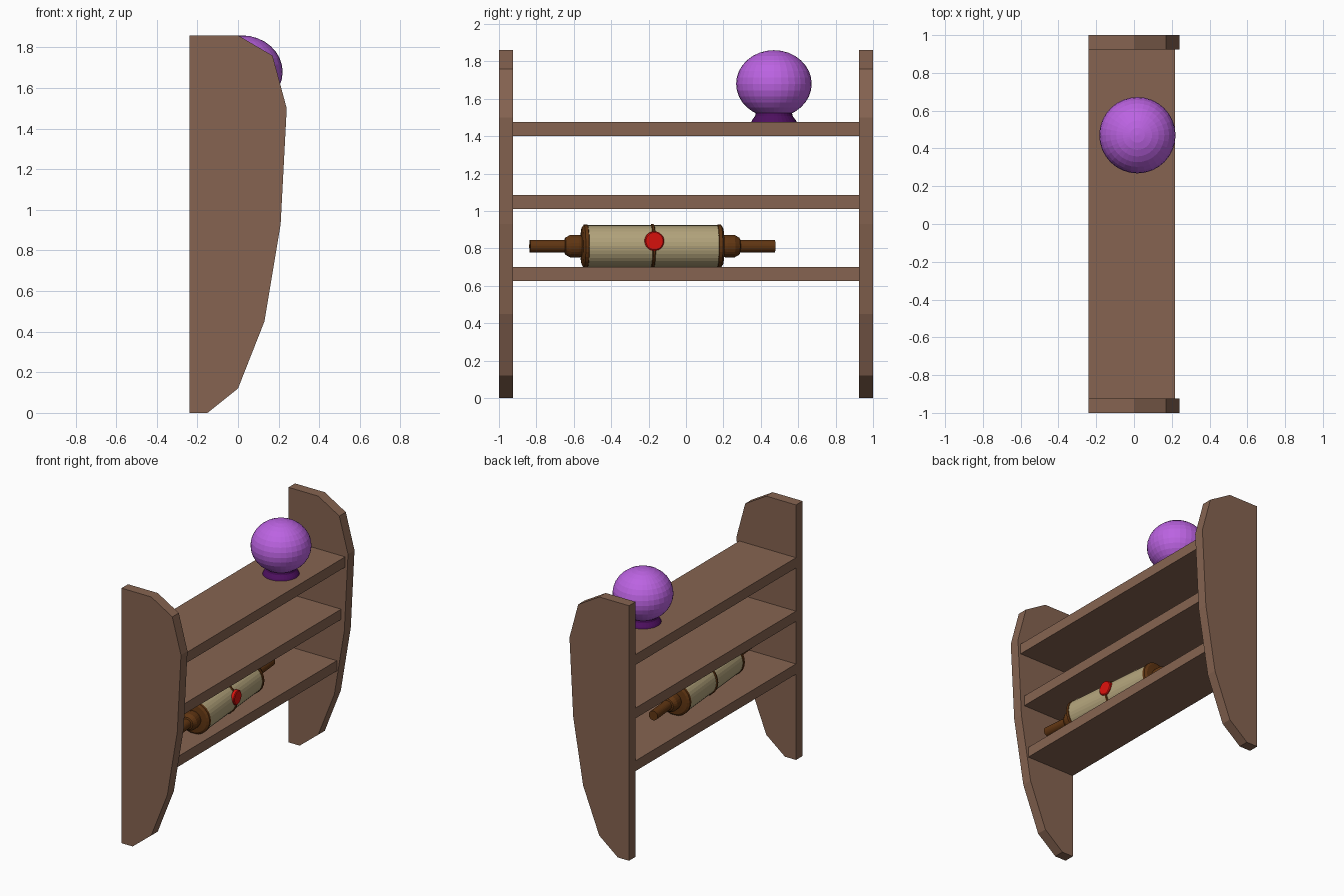
import bpy, bmesh, math
from mathutils import Matrix

if "Cube" in bpy.data.objects:
    bpy.data.objects.remove(bpy.data.objects["Cube"])


def material(name, rgb):
    m = bpy.data.materials.new(name)
    m.diffuse_color = (*rgb, 1)
    m.use_nodes = True
    m.node_tree.nodes["Principled BSDF"].inputs["Base Color"].default_value = m.diffuse_color
    return m


WOOD = material("shelf_wood", (0.238, 0.127, 0.082))
PAPER = material("parchment", (0.45, 0.37, 0.20))
DARK_WOOD = material("dark_wood", (0.117, 0.036, 0.006))
RED = material("red_wax", (0.70, 0.006, 0.004))
PURPLE = material("purple_glass", (0.50, 0.125, 0.76))
DEEP_PURPLE = material("deep_purple", (0.075, 0.005, 0.115))


def finish(name, bm, mat, matrix=None):
    bmesh.ops.recalc_face_normals(bm, faces=bm.faces)
    me = bpy.data.meshes.new(name)
    bm.to_mesh(me)
    bm.free()
    me.materials.append(mat)
    ob = bpy.data.objects.new(name, me)
    bpy.context.collection.objects.link(ob)
    if matrix is not None:
        ob.matrix_world = matrix
    return ob


def extrude_y(name, outline, y0, y1, mat):
    """Extrude an (x, z) outline between two y positions."""
    bm = bmesh.new()
    face = bm.faces.new([bm.verts.new((x, y0, z)) for x, z in outline])
    ext = bmesh.ops.extrude_face_region(bm, geom=[face])
    verts = [v for v in ext["geom"] if isinstance(v, bmesh.types.BMVert)]
    bmesh.ops.translate(bm, verts=verts, vec=(0, y1 - y0, 0))
    return finish(name, bm, mat)


def lathe(name, profile, mat, matrix, sides=32):
    """Turn a (radius, height) profile round local z and cap both ends."""
    bm = bmesh.new()
    rings = []
    for r, h in profile:
        angles = [2 * math.pi * i / sides for i in range(sides)]
        rings.append([bm.verts.new((r * math.cos(a), r * math.sin(a), h)) for a in angles])
    for a, b in zip(rings, rings[1:]):
        for i in range(sides):
            j = (i + 1) % sides
            bm.faces.new((a[i], a[j], b[j], b[i]))
    bm.faces.new(rings[0])
    bm.faces.new(rings[-1])
    return finish(name, bm, mat, matrix)


# Curved side panels
side = [(-0.24, 0), (-0.15, 0), (0, 0.12), (0.13, 0.45), (0.21, 0.93),
        (0.24, 1.50), (0.17, 1.76), (0, 1.86), (-0.24, 1.86)]
extrude_y("front_side_panel", side, -1, -0.925, WOOD)
extrude_y("back_side_panel", side, 0.925, 1, WOOD)

# Shelves, each a little deeper than the one below
for name, z, x in (("lower", 0.625, 0.15), ("middle", 1.01, 0.185), ("upper", 1.40, 0.217)):
    box = [(-0.24, z), (x, z), (x, z + 0.075), (-0.24, z + 0.075)]
    extrude_y(name + "_shelf", box, -0.925, 0.925, WOOD)

# Crystal ball on its flared foot
bm = bmesh.new()
bmesh.ops.create_uvsphere(bm, u_segments=32, v_segments=16, radius=0.202)
finish("crystal_ball", bm, PURPLE,
       Matrix.Translation((0.018, 0.47, 1.68)) @ Matrix.Diagonal((1, 1, 0.89, 1)))
lathe("ball_foot", [(0.122, 1.475), (0.116, 1.487), (0.10, 1.508), (0.095, 1.535)],
      DEEP_PURPLE, Matrix.Translation((0.018, 0.47, 0)))

# Scroll lies along y, turned slightly; local z is its length
scroll = (Matrix.Translation((-0.005, -0.18, 0.812)) @ Matrix.Rotation(math.radians(5.5), 4, 'Z')
          @ Matrix.Rotation(math.radians(-90), 4, 'X'))
lathe("scroll_paper", [(0.112, -0.355), (0.112, 0.355)], PAPER, scroll)

# Turned handles, one at each end
handle = [(0.10, 0.340), (0.116, 0.350), (0.116, 0.368), (0.10, 0.378), (0.058, 0.382),
          (0.061, 0.40), (0.061, 0.44), (0.045, 0.468), (0.034, 0.472), (0.034, 0.658)]
for name, s in (("front", -1), ("back", 1)):
    lathe(name + "_scroll_handle", [(r, h * s) for r, h in handle], DARK_WOOD, scroll, 24)

# Tie round the middle with a wax seal
lathe("scroll_tie", [(0.111, -0.009), (0.119, -0.005), (0.119, 0.005), (0.111, 0.009)],
      DARK_WOOD, scroll)
seal = scroll @ Matrix.Translation((0, -0.027, 0)) @ Matrix.Rotation(math.radians(90), 4, 'Y')
lathe("wax_seal", [(0.052, 0.098), (0.052, 0.118), (0.046, 0.123)], RED, seal)
